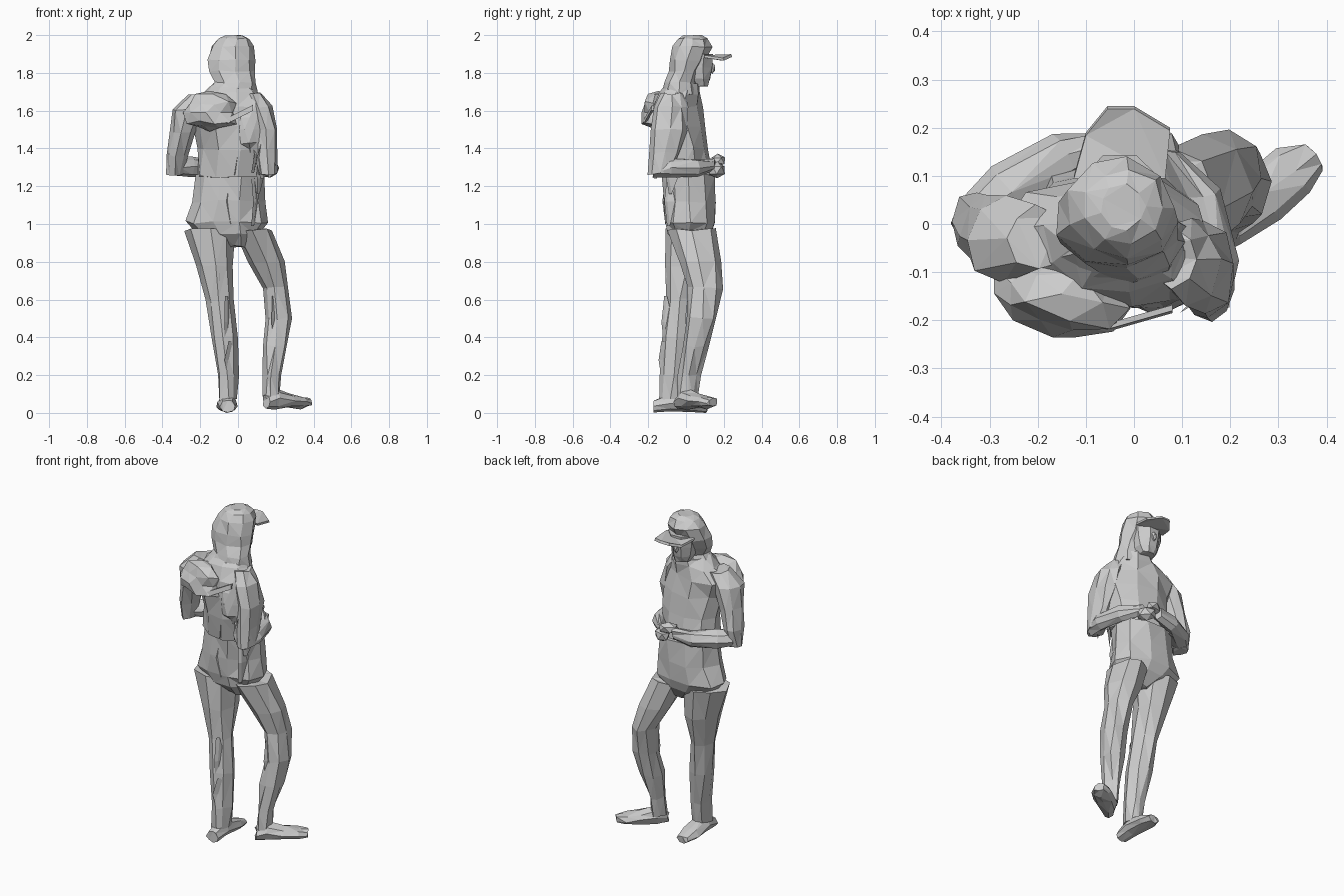
import bpy, bmesh, random
from math import sin, cos, pi, radians
from mathutils import Vector, Matrix

random.seed(4)


def finish(name, bm):
    bmesh.ops.recalc_face_normals(bm, faces=bm.faces)
    bmesh.ops.triangulate(bm, faces=bm.faces)
    me = bpy.data.meshes.new(name)
    bm.to_mesh(me)
    bm.free()
    ob = bpy.data.objects.new(name, me)
    bpy.context.collection.objects.link(ob)
    return ob


def loft(name, rings, n=8, axis=None, turn=0, jit=0.008):
    """Skin elliptical rings (x, y, z, ra, rb); level rings unless an axis is given."""
    bm = bmesh.new()
    if axis:
        u, v = Vector(axis).cross(Vector((0, 0, 1))).normalized(), Vector((0, 0, 1))
    else:
        r = Matrix.Rotation(radians(turn), 3, 'Z')
        u, v = r @ Vector((1, 0, 0)), r @ Vector((0, 1, 0))
    loops = []
    for x, y, z, ra, rb in rings:
        loop = []
        for i in range(n):
            a = 2 * pi * i / n
            p = Vector((x, y, z)) + u * ra * 1.03 * cos(a) + v * rb * 1.03 * sin(a)
            p += Vector([random.uniform(-jit, jit) for _ in range(3)])
            p.z = min(max(p.z, 0), 2)
            loop.append(bm.verts.new(p))
        loops.append(loop)
    for lo, hi in zip(loops, loops[1:]):
        for i in range(n):
            j = (i + 1) % n
            bm.faces.new((lo[i], lo[j], hi[j], hi[i]))
    bm.faces.new(loops[0])
    bm.faces.new(loops[-1])
    return finish(name, bm)


def lump(name, loc, size, turn=0, jit=0.12, sub=2):
    """Crumpled low-poly ellipsoid."""
    bm = bmesh.new()
    bmesh.ops.create_icosphere(bm, subdivisions=sub, radius=1)
    for w in bm.verts:
        w.co *= 1 + random.uniform(-jit, jit)
    m = Matrix.Translation(loc) @ Matrix.Rotation(radians(turn), 4, 'Z') @ Matrix.Diagonal((*size, 1))
    bm.transform(m)
    return finish(name, bm)


def slab(name, pts, offset):
    """Thin plate from an outline, thickened along an offset."""
    bm = bmesh.new()
    a = [bm.verts.new(p) for p in pts]
    b = [bm.verts.new(Vector(p) + Vector(offset)) for p in pts]
    bm.faces.new(a)
    bm.faces.new(b)
    for i in range(len(a)):
        j = (i + 1) % len(a)
        bm.faces.new((a[i], a[j], b[j], b[i]))
    return finish(name, bm)


# Trousers: hips and two legs
loft("hips", [(-.005, .02, .88, .05, .06), (-.045, .02, .95, .16, .115),
              (-.06, .02, 1.01, .215, .14), (-.045, .022, 1.12, .185, .142),
              (-.037, .015, 1.26, .175, .14)], 10)
loft("standing_leg", [(-.055, -.085, .07, .05, .058), (-.055, -.07, .2, .055, .068),
                      (-.075, -.05, .4, .067, .075), (-.1, -.025, .6, .07, .078),
                      (-.122, 0, .78, .095, .105), (-.15, .015, .97, .128, .125)])
loft("bent_leg", [(.175, .005, .08, .042, .052), (.18, .018, .2, .042, .058),
                  (.2, .05, .35, .06, .07), (.21, .085, .5, .068, .078),
                  (.198, .1, .66, .07, .09), (.145, .075, .8, .098, .102),
                  (.075, .035, .97, .1, .125)])

# Feet
loft("standing_foot", [(-.055, -.17, .035, .04, .033), (-.055, -.08, .055, .05, .05),
                       (-.055, .04, .035, .055, .035), (-.055, .11, .025, .035, .022)],
     axis=(0, 1, 0), jit=.005)
loft("bent_foot", [(.15, -.04, .06, .03, .035), (.195, .005, .075, .05, .052),
                   (.27, .06, .062, .058, .035), (.335, .11, .055, .058, .03),
                   (.375, .14, .055, .035, .02)], axis=(.8, .6, 0), jit=.006)

# Jacket: torso and collar
loft("torso", [(-.037, .005, 1.25, .178, .14), (-.03, -.02, 1.4, .178, .135),
               (-.04, -.04, 1.52, .195, .13), (-.06, -.045, 1.62, .22, .12),
               (-.04, -.035, 1.69, .15, .105), (-.03, -.02, 1.74, .1, .085)], 10, turn=-10, jit=.01)

# Arms folded in front of the belly
loft("left_upper_arm", [(-.335, 0, 1.26, .042, .05), (-.325, 0, 1.36, .055, .07),
                        (-.3, -.02, 1.48, .065, .08), (-.265, -.03, 1.6, .08, .09),
                        (-.2, -.03, 1.68, .06, .065)])
loft("right_upper_arm", [(.16, -.14, 1.265, .045, .06), (.155, -.11, 1.38, .055, .08),
                         (.145, -.09, 1.5, .06, .09), (.115, -.08, 1.62, .065, .085),
                         (.08, -.07, 1.69, .05, .06)])
loft("left_forearm", [(-.33, .01, 1.3, .045, .042), (-.26, .07, 1.3, .06, .05),
                      (-.14, .145, 1.3, .046, .044), (-.03, .17, 1.31, .03, .03)],
     axis=(.9, .5, 0))
loft("right_forearm", [(.165, -.17, 1.29, .035, .035), (.17, -.08, 1.295, .042, .045),
                       (.14, .06, 1.3, .042, .043), (.06, .15, 1.31, .03, .03)],
     axis=(-.15, 1, 0))
lump("left_hand", (.0, .168, 1.335), (.06, .038, .035), 20, .1, 1)
lump("right_hand", (.045, .165, 1.285), (.06, .042, .045), -30, .1, 1)

# Head: face inside a hood, with a peaked cap
loft("hood", [(-.035, -.035, 1.69, .135, .095), (-.015, -.03, 1.75, .107, .085),
              (-.035, -.01, 1.81, .122, .078), (-.04, .01, 1.87, .125, .095),
              (-.03, .035, 1.94, .108, .102), (-.022, .035, 1.98, .082, .078),
              (-.025, .035, 1.998, .045, .045)], 9, jit=.005)
loft("face", [(-.03, .075, 1.73, .045, .042), (-.03, .065, 1.77, .065, .066),
              (-.03, .06, 1.83, .075, .083), (-.03, .06, 1.9, .085, .085)], 8, turn=22.5, jit=.003)
lump("nose", (-.03, .138, 1.825), (.017, .018, .03), 0, .05, 1)
slab("cap_brim", [(-.125, .1, 1.88), (-.1, .19, 1.865), (-.055, .245, 1.885),
                  (.0, .245, 1.885), (.075, .2, 1.865), (.065, .1, 1.88)], (0, -.006, .014))

# Crumpled bag and loose gear on the back
lump("bag", (-.15, -.145, 1.59), (.145, .09, .1), -12, .2)
lump("small_pouch", (.07, -.13, 1.5), (.085, .055, .14), 15, .2)
slab("bag_strap", [(-.06, -.225, 1.53), (.08, -.185, 1.6), (.08, -.18, 1.63), (-.06, -.22, 1.56)],
     (0, .012, 0))

# Sharp cloth folds down the back of the jacket and trousers
for x, y, z, h in ((-.02, -.15, 1.38, .12), (.07, -.14, 1.37, .1), (.12, -.17, 1.33, .09),
                   (-.04, -.11, 1.12, .12), (.07, -.1, 1.12, .13), (.1, -.09, 1.24, .08),
                   (-.09, -.09, .72, .12), (-.07, -.115, .48, .14),
                   (-.05, -.13, .28, .1), (.18, .01, .5, .12)):
    dx = random.uniform(-.03, .03)
    slab("cloth_fold", [(x, y, z + h), (x + dx, y - .015, z), (x, y, z - h), (x + .02, y + .03, z)],
         (.015, .015, 0))
